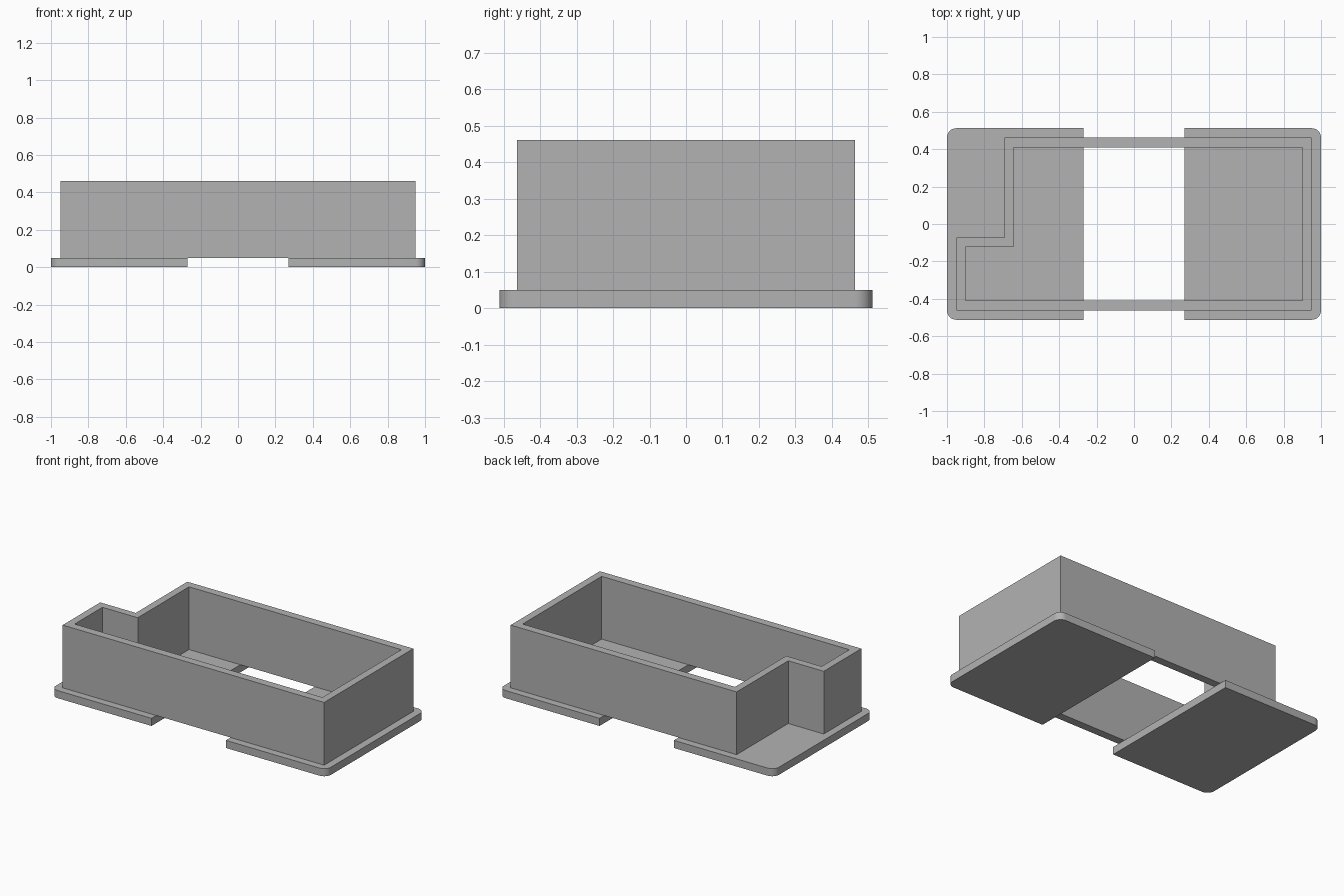
import bpy
import bmesh
from math import cos, sin, pi, radians

cube = bpy.data.objects.get("Cube")
if cube:
    bpy.data.objects.remove(cube, do_unlink=True)

PLATE_TOP, WALL_TOP = 0.05, 0.462
HALF_DEPTH, CORNER = 0.512, 0.05

grey = bpy.data.materials.new("matte grey")
grey.use_nodes = True
colour = (0.448, 0.448, 0.448, 1)
grey.diffuse_color = colour
grey.node_tree.nodes["Principled BSDF"].inputs["Base Color"].default_value = colour


def finish(name, bm):
    """Turn a bmesh into a grey object with smooth curves and sharp edges."""
    bmesh.ops.recalc_face_normals(bm, faces=bm.faces)
    mesh = bpy.data.meshes.new(name)
    bm.to_mesh(mesh)
    bm.free()
    mesh.materials.append(grey)
    obj = bpy.data.objects.new(name, mesh)
    bpy.context.collection.objects.link(obj)
    bpy.ops.object.select_all(action='DESELECT')
    obj.select_set(True)
    bpy.context.view_layer.objects.active = obj
    bpy.ops.object.shade_smooth_by_angle(angle=radians(30))
    return obj


def ring(bm, points, z):
    return [bm.verts.new((x, y, z)) for x, y in points]


def bridge(bm, a, b):
    for i in range(len(a)):
        j = (i + 1) % len(a)
        bm.faces.new((a[i], a[j], b[j], b[i]))


# Base plates: square inner edge, rounded outer corners
def base_plate(name, side):
    outline = [(0.27, HALF_DEPTH), (0.27, -HALF_DEPTH)]
    for y_sign, start in ((-1, -pi / 2), (1, 0)):
        for i in range(13):
            a = start + i * pi / 24
            outline.append((1 - CORNER + CORNER * cos(a),
                            y_sign * (HALF_DEPTH - CORNER) + CORNER * sin(a)))
    outline = [(side * x, y) for x, y in outline]
    bm = bmesh.new()
    low, high = ring(bm, outline, 0), ring(bm, outline, PLATE_TOP)
    bm.faces.new(low)
    bm.faces.new(high)
    bridge(bm, low, high)
    return finish(name, bm)


base_plate("left_base_plate", 1)
base_plate("right_base_plate", -1)


# Wall: a hollow rectangle with a notch in its back right corner
def notched_outline(half_x, half_y, notch_x, notch_y):
    return [(-half_x, -half_y), (half_x, -half_y), (half_x, half_y),
            (notch_x, half_y), (notch_x, notch_y), (-half_x, notch_y)]


outer = notched_outline(0.95, 0.463, -0.692, -0.073)
inner = notched_outline(0.9, 0.41, -0.643, -0.122)
bm = bmesh.new()
loops = [ring(bm, outer, PLATE_TOP), ring(bm, outer, WALL_TOP),
         ring(bm, inner, WALL_TOP), ring(bm, inner, PLATE_TOP)]
for k in range(4):
    bridge(bm, loops[k], loops[(k + 1) % 4])
finish("surrounding_wall", bm)
